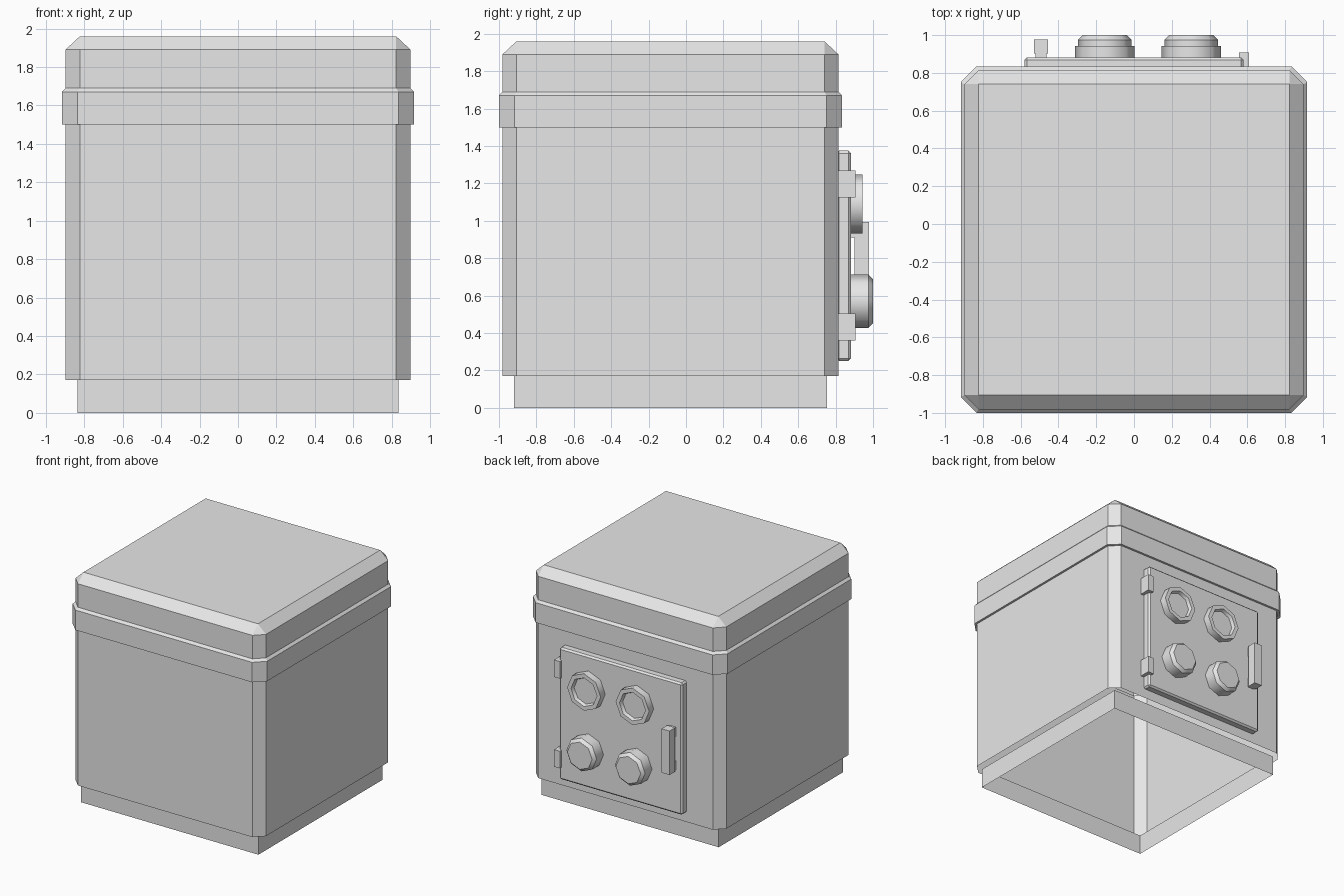
import bpy, bmesh, math

if "Cube" in bpy.data.objects:
    bpy.data.objects.remove(bpy.data.objects["Cube"])

CY = -0.083   # centre of the case in y (door hardware sticks out at the back)

grey = bpy.data.materials.new("plain_grey")
grey.diffuse_color = (0.8, 0.8, 0.8, 1)
grey.use_nodes = True
grey.node_tree.nodes["Principled BSDF"].inputs["Base Color"].default_value = grey.diffuse_color


def finish(name, bm, recalc=True):
    if recalc:
        bmesh.ops.recalc_face_normals(bm, faces=bm.faces)
    me = bpy.data.meshes.new(name)
    bm.to_mesh(me)
    bm.free()
    me.materials.append(grey)
    ob = bpy.data.objects.new(name, me)
    bpy.context.collection.objects.link(ob)
    return ob


def box(name, x0, x1, y0, y1, z0, z1, bevel=0):
    bm = bmesh.new()
    bmesh.ops.create_cube(bm, size=1)
    for v in bm.verts:
        v.co = ((x0 + x1) / 2 + v.co.x * (x1 - x0),
                (y0 + y1) / 2 + v.co.y * (y1 - y0),
                (z0 + z1) / 2 + v.co.z * (z1 - z0))
    if bevel:
        bmesh.ops.bevel(bm, geom=bm.edges[:], offset=bevel, segments=1,
                        affect='EDGES', profile=0.5)
    return finish(name, bm)


def square_loop(bm, h, c, z):
    """Square of half width h with corners cut by c."""
    pts = []
    for sx, sy in ((1, 1), (-1, 1), (-1, -1), (1, -1)):
        a, b = (sx * h, sy * (h - c)), (sx * (h - c), sy * h)
        pts += [a, b] if sx * sy > 0 else [b, a]
    return [bm.verts.new((x, y + CY, z)) for x, y in pts]


def loft(name, sections, cap):
    bm = bmesh.new()
    loops = [square_loop(bm, *s) for s in sections]
    for a, b in zip(loops, loops[1:]):
        for i in range(8):
            j = (i + 1) % 8
            bm.faces.new((a[i], a[j], b[j], b[i]))
    if cap:
        bm.faces.new(loops[-1])
    bmesh.ops.remove_doubles(bm, verts=bm.verts, dist=0.0005)
    return finish(name, bm)


def knob(name, x, z, profile, sides=8):
    """Turned part along y; each band has its own vertices so its rims stay sharp."""
    bm = bmesh.new()

    def ring(r, y):
        return [bm.verts.new((x + r * math.sin(2 * math.pi * i / sides), y,
                              z + r * math.cos(2 * math.pi * i / sides)))
                for i in range(sides)]
    for p, q in zip(profile, profile[1:]):
        a, b = ring(*p), ring(*q)
        for i in range(sides):
            j = (i + 1) % sides
            f = bm.faces.new((a[i], a[j], b[j], b[i]))
            f.smooth = p[1] != q[1]
    bm.faces.new(ring(*profile[-1]))
    return finish(name, bm, recalc=False)


# open-bottomed case with raised band and bevelled lid
loft("case", [(0.898, 0.075, 0.17), (0.898, 0.075, 1.50), (0.917, 0.083, 1.50),
              (0.917, 0.083, 1.67), (0.898, 0.075, 1.69), (0.898, 0.075, 1.89),
              (0.823, 0.0, 1.96)], True)

# open plinth below the case
loft("plinth", [(0.836, 0.0, 0.0), (0.836, 0.0, 0.17)], False)

# flat round emblem on the lid: ring and cross
bm = bmesh.new()
N, TOP = 20, 1.962
rings = [[bm.verts.new((r * math.sin(2 * math.pi * i / N),
                        CY + r * math.cos(2 * math.pi * i / N), TOP))
          for i in range(N)] for r in (0.39, 0.488)]
for i in range(N):
    j = (i + 1) % N
    bm.faces.new((rings[0][j], rings[0][i], rings[1][i], rings[1][j]))
finish("lid_ring", bm, recalc=False)

bm = bmesh.new()
w, l = 0.05, 0.31
cross = [(w, w), (w, l), (-w, l), (-w, w), (-l, w), (-l, -w),
         (-w, -w), (-w, -l), (w, -l), (w, -w), (l, -w), (l, w)]
bm.faces.new([bm.verts.new((x, CY + y, TOP)) for x, y in cross])
finish("lid_cross", bm, recalc=False)

# back door
box("door", -0.58, 0.58, 0.805, 0.882, 0.25, 1.375, bevel=0.014)

# hinges
for n, z in (("lower", 0.432), ("upper", 1.197)):
    box(n + "_hinge", 0.555, 0.61, 0.805, 0.907, z - 0.073, z + 0.073)

# handle bar with two mounts
box("handle_bar", -0.53, -0.455, 0.902, 0.978, 0.62, 0.995)
for n, z in (("lower", 0.665), ("upper", 0.95)):
    box(n + "_handle_mount", -0.522, -0.463, 0.875, 0.905, z - 0.04, z + 0.04)

# round fittings: recessed dials above, knobs below
for n, x in (("left", 0.3025), ("right", -0.155)):
    knob(n + "_dial", x, 1.09, [(0.158, 0.875), (0.158, 0.943), (0.122, 0.943),
                                (0.112, 0.915)])
    knob(n + "_knob", x, 0.57, [(0.142, 0.875), (0.142, 0.975), (0.117, 1.0)])
